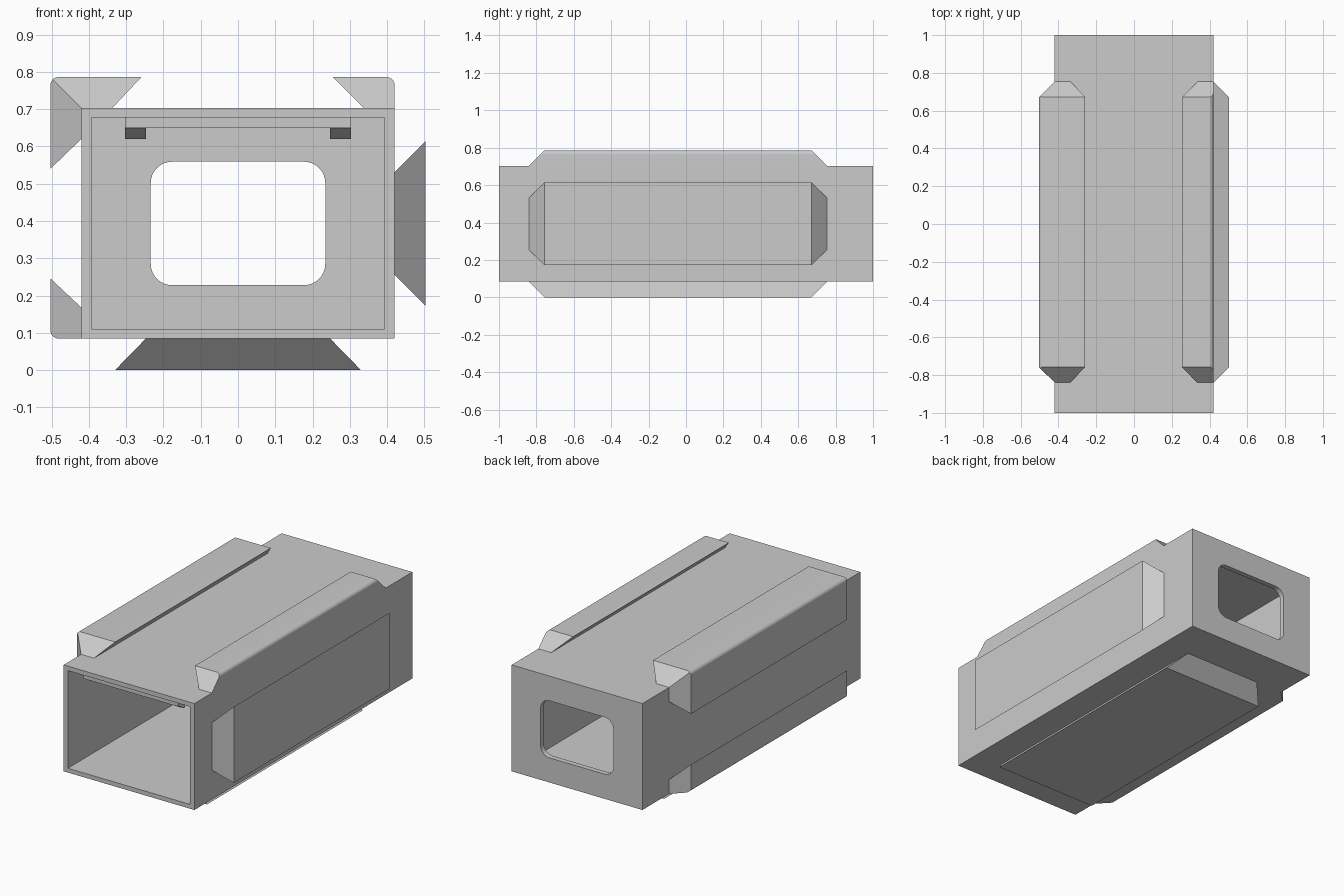
import bpy, bmesh, math

if "Cube" in bpy.data.objects:
    bpy.data.objects.remove(bpy.data.objects["Cube"])

grey = bpy.data.materials.new("plain_grey")
grey.use_nodes = True
GREY = (0.6, 0.6, 0.6, 1)
grey.diffuse_color = GREY
grey.node_tree.nodes["Principled BSDF"].inputs["Base Color"].default_value = GREY

# Shared housing dimensions
W, BOTTOM, TOP, H = 0.42, 0.085, 0.703, 0.083
RAIL_FRONT, RAIL_BACK = -0.84, 0.755


def finish(name, bm, smooth=False):
    bmesh.ops.recalc_face_normals(bm, faces=bm.faces)
    mesh = bpy.data.meshes.new(name)
    bm.to_mesh(mesh)
    bm.free()
    obj = bpy.data.objects.new(name, mesh)
    bpy.context.collection.objects.link(obj)
    mesh.materials.append(grey)
    if smooth:
        activate(obj)
        bpy.ops.object.shade_smooth_by_angle(angle=math.radians(30))
    return obj


def activate(obj):
    bpy.ops.object.select_all(action='DESELECT')
    obj.select_set(True)
    bpy.context.view_layer.objects.active = obj


def prism(name, profile, front, back, split=None, smooth=False):
    """Loft an x-z profile along y; front and back give y for each point."""
    bm = bmesh.new()
    ends = [[bm.verts.new((x, f(x, z), z)) for x, z in profile] for f in (front, back)]
    n = len(profile)
    for i in range(n):
        j = (i + 1) % n
        bm.faces.new((ends[0][i], ends[0][j], ends[1][j], ends[1][i]))
    for e in ends:
        if split:
            bm.faces.new(e[:split + 1])
            bm.faces.new(e[split:] + e[:1])
        else:
            bm.faces.new(e)
    return finish(name, bm, smooth)


def box(name, x0, x1, y0, y1, z0, z1):
    return prism(name, [(x0, z0), (x1, z0), (x1, z1), (x0, z1)],
                 lambda x, z: y0, lambda x, z: y1)


def arc(cx, cz, r, start, end, steps=8):
    angles = [math.radians(start + (end - start) * i / steps) for i in range(steps + 1)]
    return [(cx + r * math.cos(a), cz + r * math.sin(a)) for a in angles]


def rail(name, profile, height, split=None):
    """Dovetail rail whose ends slope inward with height off the housing."""
    return prism(name, profile, lambda x, z: RAIL_FRONT + height(x, z),
                 lambda x, z: RAIL_BACK - height(x, z), split, True)


def cut(target, cutter):
    cutter.hide_render = True
    mod = target.modifiers.new("cut", 'BOOLEAN')
    mod.operation = 'DIFFERENCE'
    mod.solver = 'EXACT'
    mod.object = cutter
    activate(target)
    bpy.ops.object.modifier_apply(modifier=mod.name)
    bpy.data.objects.remove(cutter)


# Open-fronted housing with a rounded window in the back wall
housing = box("housing", -W, W, -1, 1, BOTTOM, TOP)
cut(housing, box("cavity_cutter", -0.393, 0.393, -1.1, 0.97, 0.11, 0.677))
r, wx, z0, z1 = 0.057, 0.234, 0.228, 0.559
window = (arc(wx - r, z1 - r, r, 0, 90) + arc(r - wx, z1 - r, r, 90, 180)
          + arc(r - wx, z0 + r, r, 180, 270) + arc(wx - r, z0 + r, r, 270, 360))
cut(housing, prism("window_cutter", window, lambda x, z: 0.9, lambda x, z: 1.1))
activate(housing)
bpy.ops.object.shade_smooth_by_angle(angle=math.radians(30))


def above(x, z):
    return z - TOP


def outside(x, z):
    return abs(x) - W


# Corner rail wrapping the top and right side
R = 0.022
corner = arc(-W - H + R, TOP + H - R, R, 90, 180)
profile = [(-W, TOP), (-W + H, TOP), (-W + 2 * H - 0.005, TOP + H)] + corner
profile += [(-W - H, TOP - 2 * H + 0.003), (-W, TOP - H)]
rail("corner_rail", profile, lambda x, z: max(above(x, z), outside(x, z), 0), split=7)

# Top left rail
rail("top_left_rail", [(W, TOP), (W - H, TOP), (W - 2 * H, TOP + H)]
     + arc(W - R, TOP + H - R, R, 90, 0), above)

# Lower right rail
rail("lower_right_rail", [(-W, BOTTOM), (-W, BOTTOM + H), (-W - H, BOTTOM + 2 * H - 0.005)]
     + arc(-W - H + R, BOTTOM + R, R, 180, 270), outside)

# Left side plate
rail("left_side_plate", [(W, 0.255), (W, 0.531), (W + H, 0.614), (W + H, 0.172)], outside)

# Bottom plate
rail("bottom_plate", [(-0.247, BOTTOM), (0.247, BOTTOM), (0.33, 0), (-0.33, 0)],
     lambda x, z: BOTTOM - z)

# Latch strip under the ceiling with two wedge hooks
box("latch_strip", -0.303, 0.303, -0.985, -0.88, 0.649, 0.679)
for side, x0 in (("left", 0.247), ("right", -0.303)):
    x1 = x0 + 0.056
    prism(side + "_latch_hook", [(x0, 0.65), (x1, 0.65), (x1, 0.62), (x0, 0.62)],
          lambda x, z: -0.98 if z > 0.64 else -0.935, lambda x, z: -0.92)
